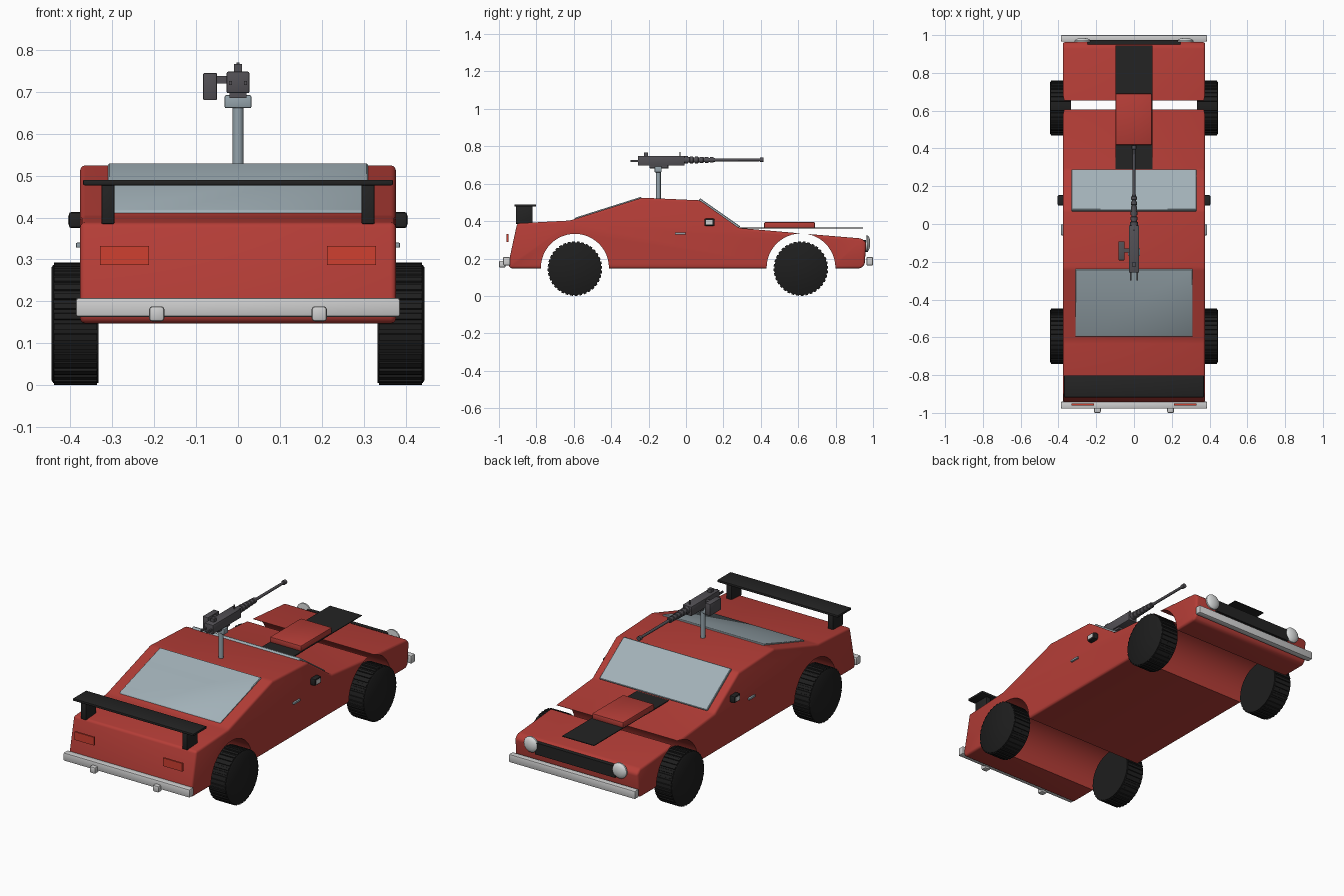
import bpy, bmesh, math
from mathutils import Vector, Matrix

if "Cube" in bpy.data.objects:
    bpy.data.objects.remove(bpy.data.objects["Cube"])


def material(name, rgb):
    m = bpy.data.materials.new(name)
    m.diffuse_color = (*rgb, 1)
    m.use_nodes = True
    m.node_tree.nodes["Principled BSDF"].inputs["Base Color"].default_value = m.diffuse_color
    return m


RED = material("body red", (0.46, 0.047, 0.038))
BLACK = material("trim black", (0.017, 0.017, 0.017))
TYRE = material("tyre black", (0.013, 0.013, 0.013))
GLASS = material("window glass", (0.36, 0.44, 0.48))
SILVER = material("bumper silver", (0.62, 0.62, 0.62))
LAMP = material("lamp white", (0.72, 0.74, 0.74))
TAIL = material("tail light red", (0.62, 0.05, 0.03))
STEEL = material("mount steel", (0.30, 0.37, 0.41))
GUN = material("gun metal", (0.085, 0.08, 0.09))


def finish(name, bm, mat, bevel=0.0, segs=2, angle=35):
    if bevel:
        bmesh.ops.bevel(bm, geom=bm.edges[:], offset=bevel, segments=segs,
                        profile=0.5, affect='EDGES', clamp_overlap=True)
    bmesh.ops.recalc_face_normals(bm, faces=bm.faces[:])
    me = bpy.data.meshes.new(name)
    bm.to_mesh(me)
    bm.free()
    me.materials.append(mat)
    ob = bpy.data.objects.new(name, me)
    bpy.context.collection.objects.link(ob)
    smooth(ob, angle)
    return ob


def smooth(ob, angle=35):
    bpy.ops.object.select_all(action='DESELECT')
    ob.select_set(True)
    bpy.context.view_layer.objects.active = ob
    bpy.ops.object.shade_smooth_by_angle(angle=math.radians(angle))


def box(name, x, y, z, mat, bevel=0.0):
    """Box from (min, max) ranges."""
    bm = bmesh.new()
    size = [r[1] - r[0] for r in (x, y, z)]
    mid = [(r[1] + r[0]) / 2 for r in (x, y, z)]
    bmesh.ops.create_cube(bm, size=1, matrix=Matrix.Translation(mid) @ Matrix.Diagonal((*size, 1)))
    return finish(name, bm, mat, bevel)


def prism(name, pts, x0, x1, mat, bevel=0.0, segs=2, angle=35):
    """Side profile (y, z) extruded across x."""
    bm = bmesh.new()
    f = bm.faces.new([bm.verts.new((x0, y, z)) for y, z in pts])
    new = bmesh.ops.extrude_face_region(bm, geom=[f])['geom']
    bmesh.ops.translate(bm, vec=(x1 - x0, 0, 0), verts=[v for v in new if isinstance(v, bmesh.types.BMVert)])
    return finish(name, bm, mat, bevel, segs, angle)


def lathe(name, prof, origin, axis, mat, n=16):
    """Revolve (distance along axis, radius) points around an axis."""
    bm = bmesh.new()
    q = Vector(axis).to_track_quat('Z', 'Y')
    rings = [[bm.verts.new(Vector(origin) + q @ Vector((r * math.cos(2 * math.pi * i / n),
              r * math.sin(2 * math.pi * i / n), d))) for i in range(n)] for d, r in prof]
    for a, b in zip(rings, rings[1:]):
        for i in range(n):
            bm.faces.new((a[i], a[(i + 1) % n], b[(i + 1) % n], b[i]))
    bm.faces.new(rings[0])
    bm.faces.new(rings[-1])
    return finish(name, bm, mat)


def circle(cy, cz, r, n):
    return [(cy + r * math.cos(2 * math.pi * i / n), cz + r * math.sin(2 * math.pi * i / n)) for i in range(n)]


# Wedge body with wheel arches cut right across
body = prism("body", [(-0.94, 0.147), (-0.95, 0.17), (-0.903, 0.388), (-0.62, 0.403), (-0.235, 0.525),
                      (0.075, 0.511), (0.284, 0.363), (0.63, 0.333), (0.94, 0.307), (0.964, 0.285),
                      (0.955, 0.165), (0.935, 0.147)], -0.377, 0.377, RED, 0.02, 3)
cutters = [prism("rear_arch_cutter", circle(-0.594, 0.15, 0.182, 48), -0.6, 0.6, RED),
           prism("front_arch_cutter", circle(0.615, 0.15, 0.184, 48), -0.6, 0.6, RED),
           box("hood_gap_cutter", (-0.6, 0.6), (0.607, 0.655), (0.25, 0.45), RED)]
for c in cutters:
    m = body.modifiers.new("arch", 'BOOLEAN')
    m.operation, m.solver, m.object = 'DIFFERENCE', 'EXACT', c
    bpy.context.view_layer.objects.active = body
    bpy.ops.object.modifier_apply(modifier=m.name)
    bpy.data.objects.remove(c)
smooth(body)

# Treaded wheels
TEETH = 36
tread = []
for i in range(TEETH):
    for k, r in ((0.0, 0.146), (0.55, 0.146), (0.62, 0.139), (0.93, 0.139)):
        a = 2 * math.pi * (i + k) / TEETH
        tread.append((r * math.cos(a), r * math.sin(a)))
for s, side in ((-1, "left"), (1, "right")):
    for cy, end in ((-0.594, "rear"), (0.614, "front")):
        pts = [(cy + y, 0.146 + z) for y, z in tread]
        prism(f"{end}_{side}_wheel", pts, s * 0.337, s * 0.439, TYRE, 0, angle=15)
        lathe(f"{end}_{side}_sidewall", [(0, 0.141), (0.108, 0.141), (0.112, 0.135)],
              (s * 0.333, cy, 0.146), (s, 0, 0), TYRE, 48)

# Sloping windows
prism("windshield", [(0.062, 0.505), (0.076, 0.522), (0.29, 0.372), (0.278, 0.358)], -0.33, 0.33, GLASS, 0.003, 1)
prism("rear_window", [(-0.598, 0.405), (-0.594, 0.418), (-0.24, 0.53), (-0.236, 0.517)], -0.31, 0.31, GLASS, 0.003, 1)

# Hood stripe and scoop
box("hood_stripe", (-0.098, 0.098), (0.29, 0.945), (0.361, 0.365), BLACK)
box("hood_scoop", (-0.098, 0.094), (0.418, 0.69), (0.36, 0.394), RED, 0.006)

# Rear wing
box("wing_blade", (-0.37, 0.37), (-0.918, -0.802), (0.477, 0.49), BLACK, 0.003)

# Bumpers and grille
box("rear_bumper", (-0.387, 0.387), (-0.978, -0.94), (0.163, 0.208), SILVER, 0.006)
box("front_bumper", (-0.387, 0.387), (0.965, 1.0), (0.163, 0.208), SILVER, 0.006)
box("grille", (-0.245, 0.245), (0.95, 0.973), (0.235, 0.3), BLACK)

# Paired details
for s, side in ((-1, "left"), (1, "right")):
    def span(a, b):
        return tuple(sorted((s * a, s * b)))
    box(f"{side}_wing_support", span(0.295, 0.326), (-0.91, -0.82), (0.385, 0.478), BLACK, 0.003)
    box(f"{side}_tail_light", span(0.212, 0.33), (-0.96, -0.95), (0.287, 0.332), TAIL)
    box(f"{side}_bumper_block", span(0.176, 0.212), (-1.0, -0.965), (0.152, 0.188), SILVER, 0.007)
    lathe(f"{side}_headlight", [(0, 0.043), (0.008, 0.043), (0.014, 0.037), (0.019, 0.025), (0.022, 0.009)],
          (s * 0.272, 0.963, 0.281), (0, 1, 0), LAMP, 24)
    box(f"{side}_mirror", span(0.37, 0.404), (0.098, 0.153), (0.375, 0.413), BLACK, 0.006)
    box(f"{side}_mirror_plate", span(0.4, 0.406), (0.108, 0.143), (0.383, 0.405), SILVER)
    box(f"{side}_door_handle", span(0.375, 0.387), (-0.06, -0.003), (0.328, 0.34), STEEL, 0.003)
    box(f"{side}_gun_grip", span(0.014, 0.022), (-0.298, -0.255), (0.716, 0.726), GUN)

# Gun mount
lathe("mount_pole", [(0, 0.013), (0.16, 0.013)], (0, -0.148, 0.51), (0, 0, 1), STEEL, 20)
box("mount_head", (-0.032, 0.032), (-0.168, -0.13), (0.661, 0.692), STEEL, 0.004)

# Gun receiver, ammo box and sights
box("gun_receiver", (-0.027, 0.027), (-0.257, -0.008), (0.697, 0.748), GUN, 0.003)
box("gun_cradle", (-0.02, 0.02), (-0.195, -0.1), (0.685, 0.7), GUN)
box("ammo_box", (-0.083, -0.05), (-0.192, -0.093), (0.68, 0.745), GUN, 0.003)
box("ammo_feed", (-0.052, -0.026), (-0.15, -0.13), (0.72, 0.738), GUN)
box("rear_sight", (-0.01, 0.01), (-0.225, -0.203), (0.745, 0.766), GUN)
box("front_sight", (-0.003, 0.003), (-0.036, -0.029), (0.745, 0.77), GUN)

# Ribbed barrel jacket and barrel
jacket = [(0, 0.02)]
for i in range(6):
    d, r = 0.004 + i * 0.027, 0.02 - i * 0.001
    jacket += [(d, r), (d + 0.017, r), (d + 0.018, r - 0.005), (d + 0.026, r - 0.005)]
lathe("barrel_jacket", jacket, (0, -0.01, 0.727), (0, 1, 0), GUN)
lathe("barrel", [(0, 0.008), (0.25, 0.007), (0.251, 0.012), (0.27, 0.012)], (0, 0.145, 0.727), (0, 1, 0), GUN)
